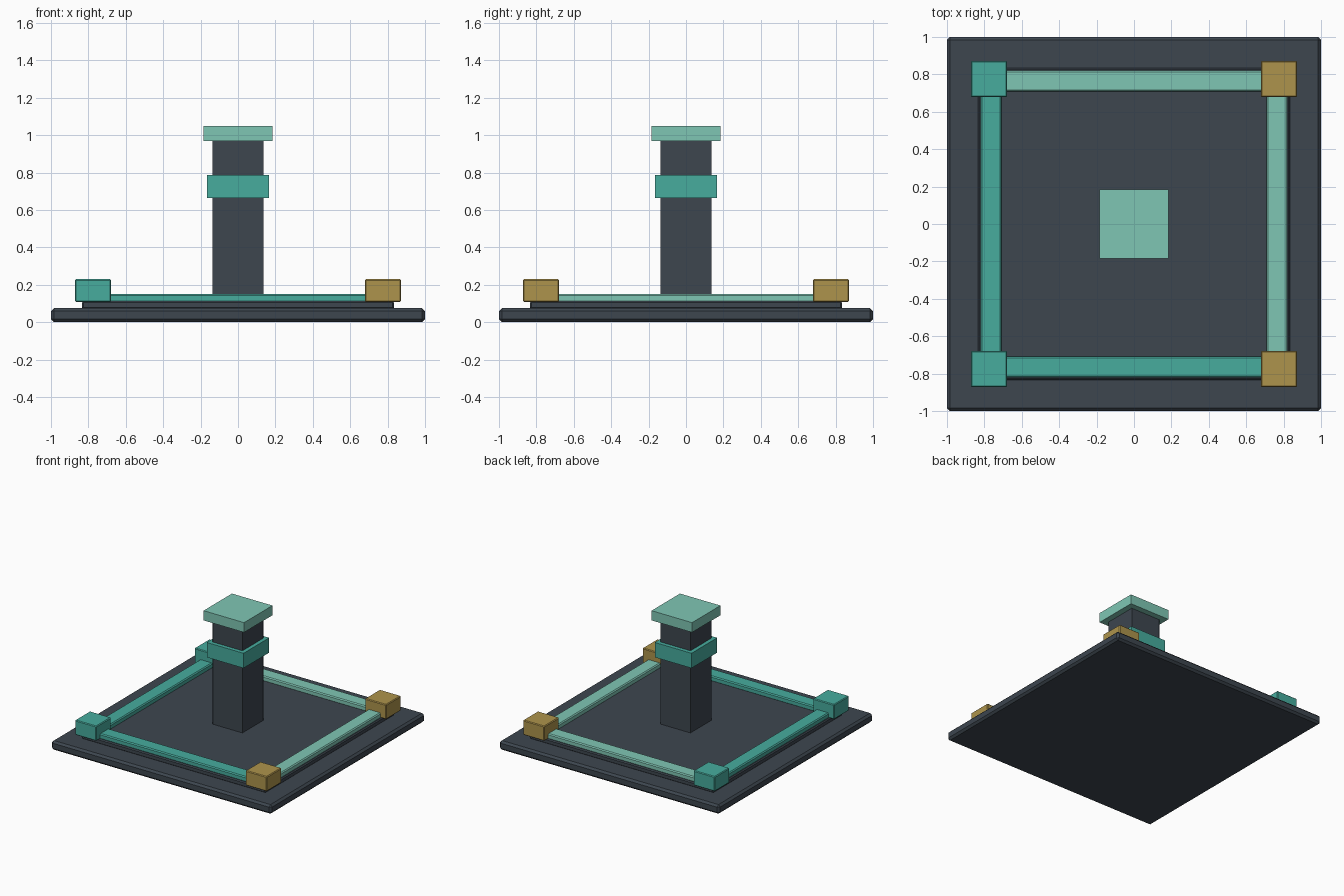
import bpy

if "Cube" in bpy.data.objects:
    bpy.data.objects.remove(bpy.data.objects["Cube"])


def material(name, rgb):
    """Flat colour from 0-255 display values, stored as linear."""
    mat = bpy.data.materials.new(name)
    lin = [((c / 255 + 0.055) / 1.055) ** 2.4 for c in rgb]
    mat.diffuse_color = (*lin, 1.0)
    mat.use_nodes = True
    mat.node_tree.nodes["Principled BSDF"].inputs["Base Color"].default_value = mat.diffuse_color
    return mat


SLATE = material("dark slate", (61, 70, 79))
TEAL = material("teal", (71, 172, 158))
MINT = material("pale mint", (127, 198, 180))
GOLD = material("old gold", (174, 148, 76))


def box(name, x, y, z, mat, bevel=0.0):
    """Box from (min, max) ranges on each axis, with an optional chamfer."""
    bpy.ops.mesh.primitive_cube_add(size=1, location=[sum(r) / 2 for r in (x, y, z)])
    ob = bpy.context.object
    ob.name = name
    ob.scale = [r[1] - r[0] for r in (x, y, z)]
    bpy.ops.object.transform_apply(location=False, rotation=False, scale=True)
    ob.data.materials.append(mat)
    if bevel:
        mod = ob.modifiers.new("chamfer", 'BEVEL')
        mod.width = bevel
        mod.segments = 1
    return ob


def square(name, half, z, mat, bevel=0.0):
    return box(name, (-half, half), (-half, half), z, mat, bevel)


# Stepped floor
square("base_slab", 1.0, (0.0, 0.075), SLATE, 0.016)
square("upper_slab", 0.835, (0.07, 0.112), SLATE, 0.008)

# Central pillar with collar and cap
square("pillar", 0.135, (0.10, 0.98), SLATE)
square("pillar_collar", 0.167, (0.665, 0.787), TEAL)
square("pillar_cap", 0.184, (0.97, 1.05), MINT)

# Rails between the corner blocks
span, rail_z = (-0.74, 0.74), (0.105, 0.15)
for side, near, far, colours in (("low", -0.822, -0.708, (TEAL, TEAL)),
                                 ("high", 0.708, 0.822, (MINT, MINT))):
    names = ("front_rail", "left_rail") if side == "low" else ("back_rail", "right_rail")
    box(names[0], span, (near, far), rail_z, colours[0], 0.008)
    box(names[1], (near, far), span, rail_z, colours[1], 0.008)

# Corner blocks: teal on the left, gold on the right
for sx, xname, mat in ((-1, "left", TEAL), (1, "right", GOLD)):
    for sy, yname in ((-1, "front"), (1, "back")):
        cx, cy, h = sx * 0.775, sy * 0.775, 0.097
        box(f"{yname}_{xname}_corner_block", (cx - h, cx + h), (cy - h, cy + h),
            (0.108, 0.23), mat, 0.006)
